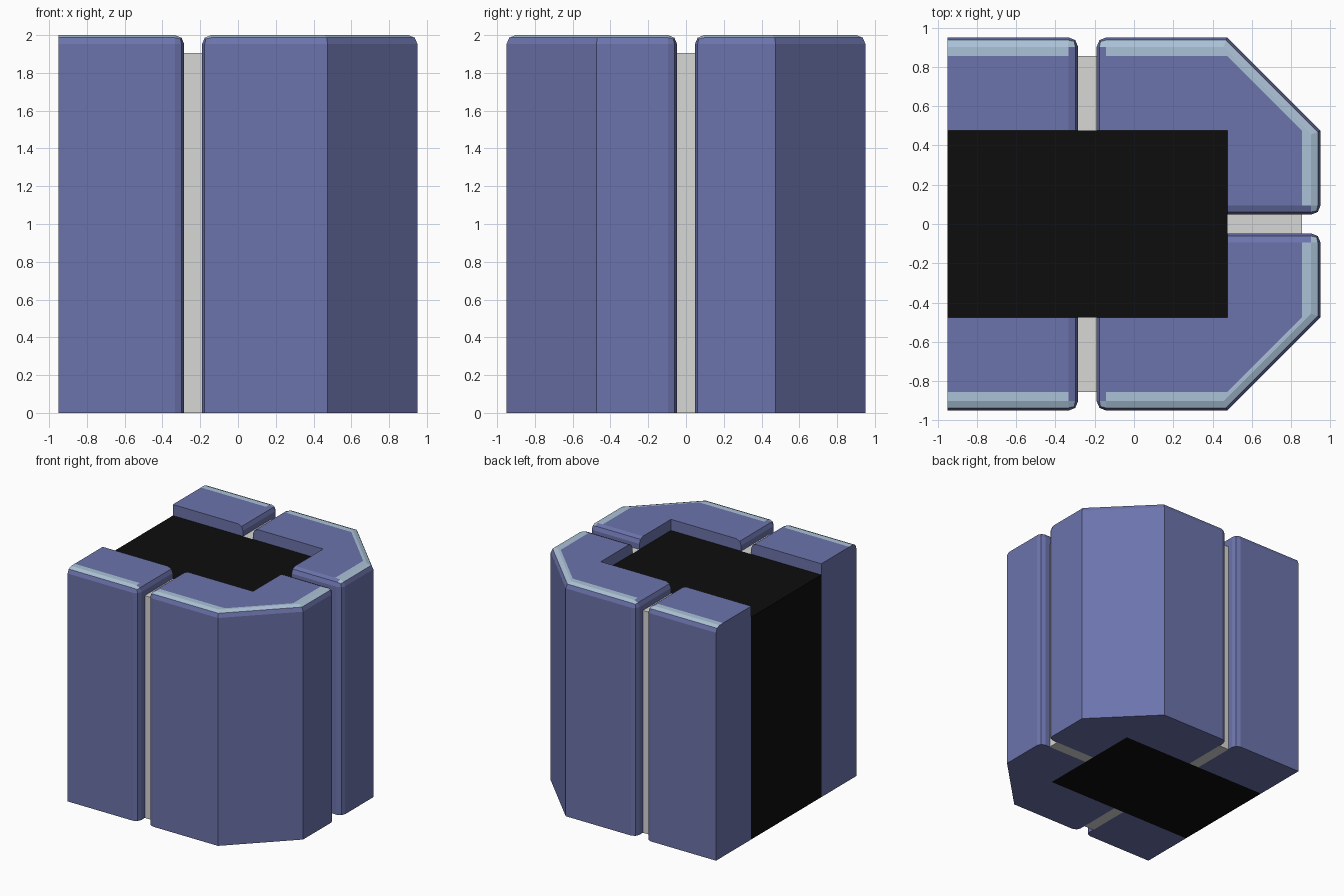
import bpy, bmesh
from mathutils import Vector

if "Cube" in bpy.data.objects:
    bpy.data.objects.remove(bpy.data.objects["Cube"])

U = 0.0475          # base module: bevel size and half joint width
TOP = 2.0
LOW = TOP - 2 * U   # recessed height of core and joints
OUT, MID, STRIP = 0.95, 0.475, 0.855
JX = -0.2375        # centre of the side joints


def material(name, rgb):
    m = bpy.data.materials.new(name)
    m.diffuse_color = (*rgb, 1)
    m.use_nodes = True
    m.node_tree.nodes["Principled BSDF"].inputs["Base Color"].default_value = m.diffuse_color
    return m


stone = material("blue stone", (0.150, 0.174, 0.413))
trim = material("pale edge", (0.410, 0.540, 0.680))
grout = material("light grey joint", (0.680, 0.680, 0.670))
black = material("black core", (0.004, 0.004, 0.004))


def finish(bm, name, mats, mirror=False):
    bmesh.ops.recalc_face_normals(bm, faces=bm.faces[:])
    me = bpy.data.meshes.new(name)
    bm.to_mesh(me)
    bm.free()
    for m in mats:
        me.materials.append(m)
    ob = bpy.data.objects.new(name, me)
    bpy.context.collection.objects.link(ob)
    if mirror:
        mod = ob.modifiers.new("mirror", 'MIRROR')
        mod.use_axis = (False, True, False)
        mod.use_mirror_merge = False
    return ob


def prism(points, height):
    bm = bmesh.new()
    face = bm.faces.new([bm.verts.new((x, y, 0)) for x, y in points])
    ext = bmesh.ops.extrude_face_region(bm, geom=[face], use_keep_orig=True)
    for v in ext["geom"]:
        if isinstance(v, bmesh.types.BMVert):
            v.co.z = height
    bmesh.ops.recalc_face_normals(bm, faces=bm.faces[:])
    return bm


def box(name, x0, x1, y0, y1, h, mat, mirror=False):
    finish(prism([(x0, y0), (x1, y0), (x1, y1), (x0, y1)], h), name, [mat], mirror)


def block(name, points, exposed, round_corners):
    """Prism whose exposed sides get a rounded top rim, with rounded joint corners."""
    bm = prism(points, TOP)
    n = len(points)
    sides = [{points[i], points[(i + 1) % n]} for i in exposed]
    corners = [{points[i]} for i in round_corners]

    def near(v, p):
        return abs(v.co.x - p[0]) + abs(v.co.y - p[1]) < 1e-4

    edges = []
    for e in bm.edges:
        a, b = e.verts
        on_top = min(a.co.z, b.co.z) > TOP - 1e-4
        upright = abs(a.co.z - b.co.z) > 1
        ends = {p for p in points for v in e.verts if near(v, p)}
        if (on_top and ends in sides) or (upright and ends in corners):
            edges.append(e)
    bmesh.ops.bevel(bm, geom=edges, offset=U, offset_type='OFFSET', segments=2,
                    profile=0.5, affect='EDGES', clamp_overlap=False)
    # cut the pale strip into the flat top
    for co, no in (((0, STRIP, 0), (0, 1, 0)), ((STRIP, 0, 0), (1, 0, 0)),
                   ((MID, STRIP, 0), (1, 1, 0))):
        bm.normal_update()
        flat = [f for f in bm.faces if f.normal.z > 0.99]
        geom = set(flat)
        for f in flat:
            geom.update(f.edges)
            geom.update(f.verts)
        bmesh.ops.bisect_plane(bm, geom=list(geom), dist=1e-5,
                               plane_co=co, plane_no=Vector(no).normalized())
    bm.normal_update()
    for f in bm.faces:
        c = f.calc_center_median()
        rim = c.y > STRIP or c.x > STRIP or c.x + c.y > MID + STRIP
        f.material_index = 1 if f.normal.z > 0.6 and rim else 0
    finish(bm, name, [stone, trim], mirror=True)


# Blocks (mirrored front to back)
block("side_block", [(-OUT, MID), (JX - U, MID), (JX - U, OUT), (-OUT, OUT)],
      exposed=(1, 2), round_corners=(2,))
block("corner_block",
      [(JX + U, MID), (MID, MID), (MID, U), (OUT, U), (OUT, MID), (MID, OUT), (JX + U, OUT)],
      exposed=(2, 3, 4, 5, 6), round_corners=(3, 6))

# Core and joints
box("core", -OUT, MID, -MID, MID, LOW, black)
box("side_joint", JX - U, JX + U, MID, STRIP, LOW, grout, mirror=True)
box("end_joint", MID, STRIP, -U, U, LOW, grout)
